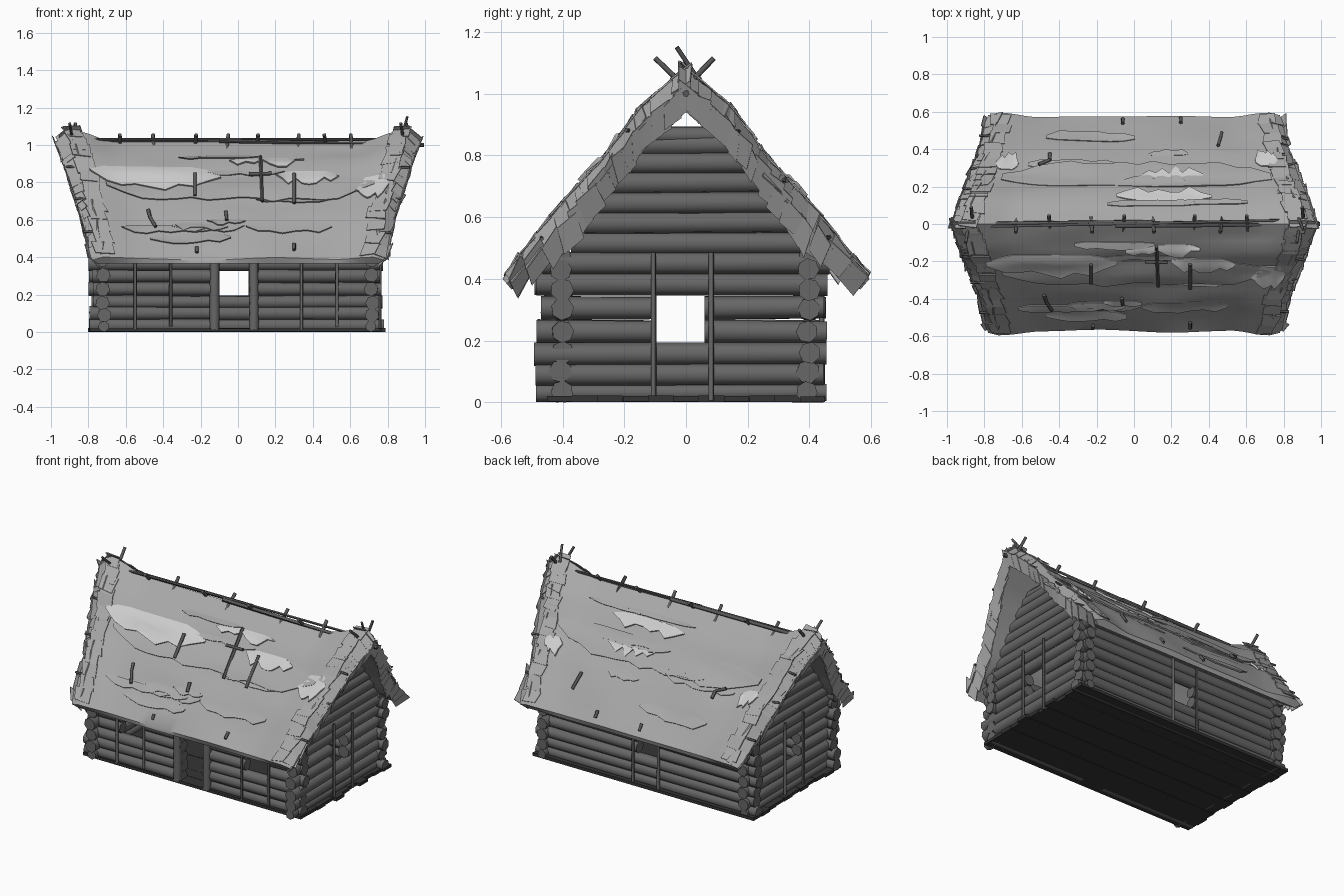
import bpy, bmesh, math, random
from mathutils import Vector, Matrix, noise

if "Cube" in bpy.data.objects:
    bpy.data.objects.remove(bpy.data.objects["Cube"])
random.seed(4)
R = random.uniform

def grey(name, v):
    m = bpy.data.materials.new(name)
    m.diffuse_color = (v, v, v, 1)
    m.use_nodes = True
    m.node_tree.nodes["Principled BSDF"].inputs["Base Color"].default_value = m.diffuse_color
    return m

THATCH, PALE, WOOD = grey("thatch", .39), grey("pale_thatch", .58), grey("log_wood", .135)
STICK, FLOOR = grey("stick_wood", .10), grey("floor_wood", .035)

def finish(bm, name, smooth=None, mat=None):
    bmesh.ops.recalc_face_normals(bm, faces=bm.faces)
    me = bpy.data.meshes.new(name)
    bm.to_mesh(me)
    bm.free()
    if mat:
        me.materials.append(mat)
    ob = bpy.data.objects.new(name, me)
    bpy.context.collection.objects.link(ob)
    if smooth:
        bpy.ops.object.select_all(action='DESELECT')
        ob.select_set(True)
        bpy.context.view_layer.objects.active = ob
        bpy.ops.object.shade_smooth_by_angle(angle=math.radians(smooth))

def rod(bm, a, b, r, n=8, taper=0.94):
    a, b = Vector(a), Vector(b)
    q = (b - a).to_track_quat('Z', 'Y').to_matrix().to_4x4()
    m = Matrix.Translation((a + b) / 2) @ q @ Matrix.Rotation(R(0, 6), 4, 'Z')
    bmesh.ops.create_cone(bm, cap_ends=True, segments=n, radius1=r, radius2=r * taper,
                          depth=(b - a).length, matrix=m)

def interp(pts, s):
    f = min(max(s, 0), 1) * (len(pts) - 1)
    i = min(int(f), len(pts) - 2)
    return Vector(pts[i]).lerp(Vector(pts[i + 1]), f - i)

# Roof cross-sections (y, z): middle outside, end outside, underside
MID = [(0, 1.015), (.14, .91), (.26, .765), (.40, .615), (.572, .39)]
END = [(0, 1.08), (.145, .955), (.265, .79), (.405, .64), (.595, .40)]
INN = [(0, .94), (.12, .835), (.235, .70), (.36, .505), (.565, .365)]

def half_len(s):
    return 0.975 - 0.195 * s

def roof_pt(side, u, s, lift=0.0):
    a = abs(u)
    w = min(max((a - .66) / .25, 0), 1)
    w = w * w * (3 - 2 * w)
    p = interp(MID, s).lerp(interp(END, s), w)
    if a > .93:
        p = p.lerp(interp(INN, s), min((a - .93) / .07, 1) * .45)
    x = u * half_len(s)
    bump = noise.noise(Vector((x * 2.5, s * 9 + side * 20, 1.3))) * .018 * (1 - w) * min(1, s * 5)
    k = lift + bump
    return Vector((x, side * (p.x + k * .75), p.y + k * .66))

def inner_pt(side, u, s):
    p = interp(INN, s)
    return Vector((u * (half_len(s) - .03), side * p.x, p.y))

def shell(bm, us, ss, outer, inner):
    """Closed slab between two point grids."""
    g = [[[bm.verts.new(f(u, s)) for s in ss] for u in us] for f in (outer, inner)]
    nu, ns = len(us), len(ss)
    for k in g:
        for i in range(nu - 1):
            for j in range(ns - 1):
                bm.faces.new((k[i][j], k[i + 1][j], k[i + 1][j + 1], k[i][j + 1]))
    ring = [(i, 0) for i in range(nu)] + [(nu - 1, j) for j in range(1, ns)] + \
           [(i, ns - 1) for i in range(nu - 2, -1, -1)] + [(0, j) for j in range(ns - 2, 0, -1)]
    for (a, b), (c, d) in zip(ring, ring[1:] + ring[:1]):
        bm.faces.new((g[0][a][b], g[0][c][d], g[1][c][d], g[1][a][b]))

# Long walls with door and windows
def wall_logs(bm, y, gaps):
    for z in (.036, .10, .16, .23, .30, .365, .43, .48):
        cuts = sorted((a, b) for a, b, lo, hi in gaps if lo < z < hi)
        x = -.785 + R(-.015, .015)
        for a, b in cuts + [(.765 + R(-.015, .015), 0)]:
            rod(bm, (x, y + R(-.006, .006), z), (a, y + R(-.006, .006), z + R(-.003, .003)), .038 + R(-.001, .003), 7)
            x = b

for name, y, gaps in (
        ("front_wall", -.405, [(-.10, .06, 0, .36), (-.54, -.37, .2, .33), (.35, .52, .2, .33)]),
        ("back_wall", .395, [(-.10, .055, .2, .33)])):
    bm = bmesh.new()
    wall_logs(bm, y, gaps)
    finish(bm, name, 60, WOOD)

# Gable walls
def gable_half(z):
    if z < .45:
        return .465
    for k in range(201):
        p = interp(INN, 1 - k / 200)
        if p.y >= z - .012:
            return min(p.x + .012, .465)
    return .05

for name, x in (("left_gable_wall", -.72), ("right_gable_wall", .715)):
    bm = bmesh.new()
    for z in (.03, .09, .155, .23, .305, .385, .45, .515, .58, .645, .71, .775, .835, .865):
        h = gable_half(z)
        low = z < .45
        a, b = -h - (R(.0, .03) if low else 0), h - (R(0, .02) if low else 0)
        spans = [(a, -.10), (.06, b)] if .2 < z < .34 else [(a, b)]
        for p, q in spans:
            rod(bm, (x + R(-.006, .006), p, z), (x + R(-.006, .006), q, z + R(-.004, .004)),
                .030 if z < .05 or z > .85 else .039, 7)
    finish(bm, name, 60, WOOD)

# Floor planks
bm = bmesh.new()
for i in range(11):
    y = -.41 + .082 * i
    bmesh.ops.create_cube(bm, size=1, matrix=Matrix.Translation((R(-.02, 0), y, .011))
                          @ Matrix.Diagonal((1.56 + R(-.02, .02), .0815, .018 + R(0, .004), 1)))
finish(bm, "floor_planks", None, FLOOR)

# Door and window posts
bm = bmesh.new()
for x in (-.125, .085):
    rod(bm, (x, -.435, .01), (x, -.435, .46), .027)
finish(bm, "door_posts", 60, WOOD)
bm = bmesh.new()
for x in (-.55, -.36, .34, .53):
    rod(bm, (x, -.447, R(.01, .07)), (x, -.447, .46), .009, 6)
for x in (-.11, .07):
    rod(bm, (x, .44, .01), (x, .44, .45), .009, 6)
for x in (-.765, .76):
    for y in (-.105, .082):
        rod(bm, (x, y, .005), (x, y, .485), .009, 6)
finish(bm, "window_posts", 60, WOOD)

# Main thatch, one shell over both slopes
bm = bmesh.new()
us = [-1, -.97, -.93] + [-.88 + 1.76 * i / 26 for i in range(27)] + [.93, .97, 1]
ss = [i / 12 - 1 for i in range(25)]
sg = lambda s: -1 if s < 0 else 1
shell(bm, us, ss, lambda u, s: roof_pt(sg(s), u, abs(s)), lambda u, s: inner_pt(sg(s), u, abs(s)))
finish(bm, "roof_thatch", 40, THATCH)

# Overlapping thatch layers and loose strips
def sheet(bm, side, u0, u1, s0, s1, lift, n=16, ragged=.02, thick=.008, end=.25):
    us = [u0 + (u1 - u0) * i / n for i in range(n + 1)]
    wob = {u: R(-1, 1) * ragged for u in us}
    def pt(u, f, extra):
        taper = min(1, 5 * min(u - u0, u1 - u) / (u1 - u0) + end)
        s = s0 + (s1 - s0 + wob[u]) * (f * taper + (1 - taper) * .4)
        return roof_pt(side, u, s, lift * (.3 + .7 * f) + extra)
    shell(bm, us, [0, .25, .5, .75, 1], lambda u, f: pt(u, f, 0), lambda u, f: pt(u, f, -thick))

bm = bmesh.new()
for side in (-1, 1):
    sheet(bm, side, -.8, .83, .38, .60, .014)
    for k in range(9):
        c, h, s = R(-.5, .5), R(.12, .3), R(.15, .85)
        sheet(bm, side, c - h, c + h, s, s + R(.03, .07), R(.008, .015), 7, .012)
finish(bm, "roof_thatch_layers", 35, THATCH)

# Pale worn patches (side, u0, u1, s0, s1)
bm = bmesh.new()
for p in ((-1, -.88, -.1, .30, .50), (-1, -.05, .38, .20, .28), (-1, .22, .6, .34, .44), (-1, .72, .92, .42, .62),
          (1, -.1, .45, .22, .33), (1, .05, .42, .46, .53), (1, .76, .9, .58, .70), (1, -.86, -.72, .55, .66)):
    sheet(bm, *p, .018, 9, .04, .012, .1)
finish(bm, "roof_pale_patches", 35, PALE)

# Ragged shingles wrapping both roof ends
def plate(bm, c, ax, ay, n, w, l, t=.005):
    co = [c + ax * (i * w * R(.36, .58)) + ay * (j * l * R(.36, .62)) for i, j in ((-1, -1), (1, -1), (1, 1), (-1, 1))]
    lo = [bm.verts.new(p - n * t / 2) for p in co]
    hi = [bm.verts.new(p + n * t / 2) for p in co]
    bm.faces.new(lo)
    bm.faces.new(hi)
    for i in range(4):
        j = (i + 1) % 4
        bm.faces.new((lo[i], lo[j], hi[j], hi[i]))

bm = bmesh.new()
for end in (-1, 1):
    for side in (-1, 1):
        for k in range(15):
            s = .02 + k / 15
            s2 = min(s, .96)
            t = (roof_pt(side, end * .93, s2 + .04) - roof_pt(side, end * .93, s2 - .02)).normalized()
            # top plates over the rounded edge
            for u, w in ((.965, .085), (.90, .10)):
                p = roof_pt(side, end * (u + R(-.01, .01)), s, .002)
                ax = (roof_pt(side, end * min(u + .03, 1), s) - roof_pt(side, end * (u - .04), s)).normalized()
                ay = (t + ax * R(-.2, .2)).normalized()
                n = ax.cross(ay).normalized()
                plate(bm, p, ax, (ay + n * R(-.12, .12)).normalized(), n, w, .085)
            # plates on the end face
            o, i = roof_pt(side, end, s), inner_pt(side, end, s)
            ax = (i - o).normalized()
            n = ax.cross(t).normalized()
            plate(bm, o.lerp(i, .4) + Vector((end * R(.0, .008), 0, 0)), ax, (t + ax * R(-.25, .25)).normalized(), n, .095, .085)
finish(bm, "roof_end_shingles", None, THATCH)

# Ridge pole and crossed pegs
bm = bmesh.new()
rod(bm, (-.93, .0, 1.025), (.1, .012, 1.025), .011, 6)
rod(bm, (-.1, -.01, 1.022), (.995, 0, 1.0), .012, 6)
rod(bm, (-.85, -.015, 1.03), (.8, .02, 1.03), .008, 6)
finish(bm, "ridge_poles", 60, STICK)
bm = bmesh.new()
for i, x in enumerate((-.63, -.45, -.23, -.06, .10, .32, .47, .61)):
    d = 1 if i % 2 else -1
    rod(bm, (x, -.035 * d, .975), (x + R(-.01, .01), .045 * d, 1.055), .011, 6)
for x in (-.88, .89):
    rod(bm, (x, .02, 1.0), (x - .02, -.10, 1.115), .009, 6)
    rod(bm, (x + .02, -.02, 1.0), (x + .01, .09, 1.115), .010, 6)
rod(bm, (.88, .03, 1.06), (.905, -.03, 1.15), .008, 6)
finish(bm, "ridge_pegs", 60, STICK)

# Sticks pinned on the thatch: (slope, x0, s0, x1, s1)
bm = bmesh.new()
for side, x0, s0, x1, s1 in (
        (-1, -.23, .38, -.23, .58), (-1, .12, .20, .13, .62), (-1, .30, .38, .30, .64),
        (-1, -.48, .70, -.47, .76), (-1, -.47, .76, -.44, .82), (-1, -.065, .72, -.06, .78),
        (-1, -.22, .94, -.22, .97), (-1, .30, .92, .30, .96), (-1, .06, .37, .18, .37),
        (1, -.51, .58, -.45, .62), (1, -.45, .62, -.45, .68), (1, .45, .76, .47, .86),
        (1, -.06, .93, -.06, .97), (1, .25, .93, .25, .97)):
    a, b = (roof_pt(side, x / half_len(s), s, .018) for x, s in ((x0, s0), (x1, s1)))
    rod(bm, a, b, .010, 6)
# Pegs poking out of the roof ends
for end in (-1, 1):
    for side in (-1, 1):
        for s in (.35, .6, .85):
            p = roof_pt(side, end * .93, s, -.015)
            rod(bm, p, p + Vector((end * .075, side * R(-.02, .02), R(-.01, .01))), .007, 6)
finish(bm, "roof_sticks", 60, STICK)
